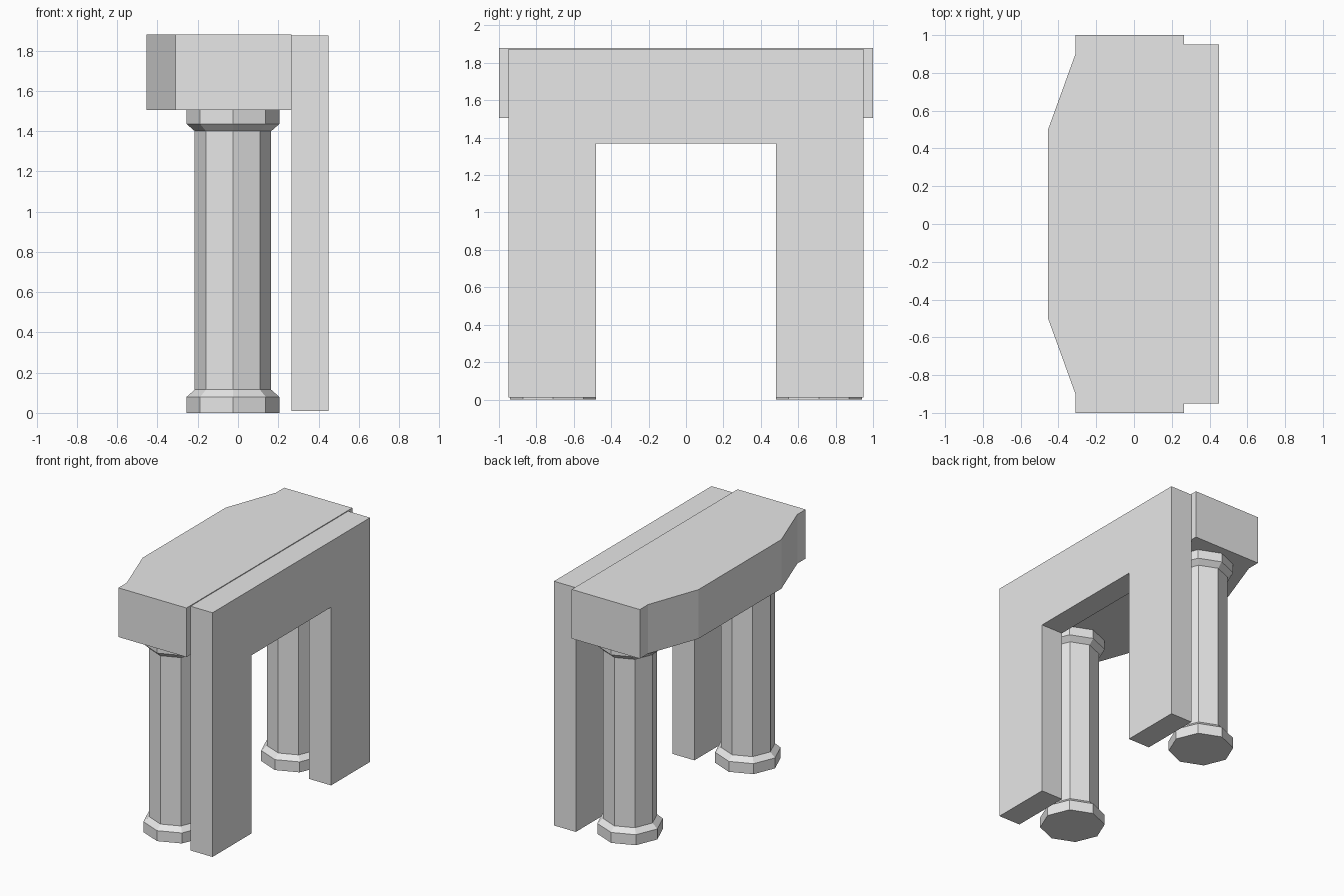
import bpy, bmesh, math

if "Cube" in bpy.data.objects:
    bpy.data.objects.remove(bpy.data.objects["Cube"])

stone = bpy.data.materials.new("light_grey_stone")
stone.diffuse_color = (0.8, 0.8, 0.8, 1)
stone.use_nodes = True
stone.node_tree.nodes["Principled BSDF"].inputs["Base Color"].default_value = stone.diffuse_color


def finish(name, bm):
    bmesh.ops.recalc_face_normals(bm, faces=bm.faces)
    mesh = bpy.data.meshes.new(name)
    bm.to_mesh(mesh)
    bm.free()
    mesh.materials.append(stone)
    obj = bpy.data.objects.new(name, mesh)
    bpy.context.collection.objects.link(obj)
    return obj


def extrude_outline(name, points, offset):
    """Fill a flat outline and extrude it along offset."""
    bm = bmesh.new()
    face = bm.faces.new([bm.verts.new(p) for p in points])
    ext = bmesh.ops.extrude_face_region(bm, geom=[face], use_keep_orig=True)
    moved = [g for g in ext["geom"] if isinstance(g, bmesh.types.BMVert)]
    bmesh.ops.translate(bm, verts=moved, vec=offset)
    return finish(name, bm)


def lathe(name, profile, center, sides=8):
    """Stack of regular polygon rings from (radius, z) pairs, capped at both ends."""
    bm = bmesh.new()
    rings = []
    for r, z in profile:
        rings.append([bm.verts.new((center[0] + r * math.cos(math.tau * i / sides),
                                    center[1] + r * math.sin(math.tau * i / sides), z))
                      for i in range(sides)])
    for a, b in zip(rings, rings[1:]):
        for i in range(sides):
            j = (i + 1) % sides
            bm.faces.new((a[i], a[j], b[j], b[i]))
    bm.faces.new(rings[0])
    bm.faces.new(rings[-1])
    return finish(name, bm)


# Mantel slab with a bowed front, mirrored in y
half = [(0.265, 1.0), (-0.31, 1.0), (-0.31, 0.9), (-0.455, 0.5)]
outline = half + [(x, -y) for x, y in reversed(half)]
extrude_outline("mantel", [(x, y, 1.505) for x, y in outline], (0, 0, 0.375))

# Back surround with the hearth opening
half = [(0.48, 1.37), (0.48, 0.01), (0.95, 0.01), (0.95, 1.874)]
outline = half + [(-y, z) for y, z in reversed(half)]
extrude_outline("surround", [(0.265, y, z) for y, z in outline], (0.185, 0, 0))

# Octagonal columns with flared base and capital
profile = [(0.23, 0.0), (0.23, 0.08), (0.19, 0.115),
           (0.19, 1.4), (0.23, 1.435), (0.23, 1.505)]
for side, y in (("right", -0.71), ("left", 0.71)):
    lathe(f"column_{side}", profile, (-0.025, y))
